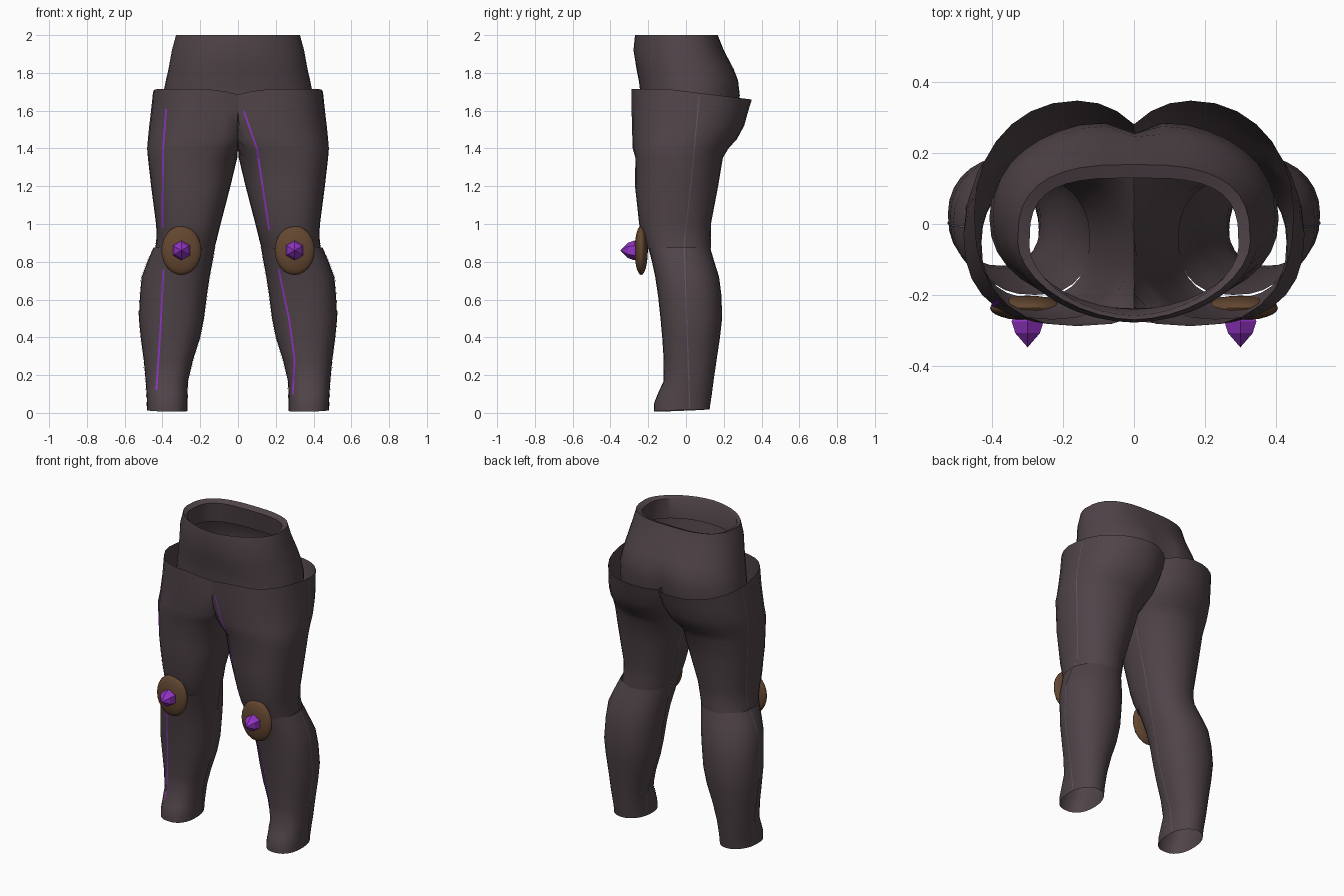
import bpy, bmesh, math
from mathutils import Vector
from mathutils.bvhtree import BVHTree

if "Cube" in bpy.data.objects:
    bpy.data.objects.remove(bpy.data.objects["Cube"])


def material(name, rgb):
    m = bpy.data.materials.new(name)
    m.diffuse_color = (*rgb, 1)
    m.use_nodes = True
    m.node_tree.nodes["Principled BSDF"].inputs["Base Color"].default_value = m.diffuse_color
    return m


FABRIC = material("dark mauve fabric", (0.080, 0.058, 0.067))
SEAM = material("grey seam", (0.11, 0.095, 0.12))
LEATHER = material("brown leather", (0.125, 0.062, 0.030))
CRYSTAL = material("violet crystal", (0.29, 0.035, 0.56))


def make(name, bm, mat, smooth=None):
    me = bpy.data.meshes.new(name)
    bm.to_mesh(me)
    ob = bpy.data.objects.new(name, me)
    bpy.context.collection.objects.link(ob)
    me.materials.append(mat)
    if smooth:
        bpy.ops.object.select_all(action='DESELECT')
        ob.select_set(True)
        bpy.context.view_layer.objects.active = ob
        bpy.ops.object.shade_smooth_by_angle(angle=math.radians(smooth))
    return ob


def power(v, p):
    return math.copysign(abs(v) ** (2 / p), v)


def loft(rings, flip=False):
    """Skin a list of closed rings, listed from top to bottom."""
    bm = bmesh.new()
    vs = [[bm.verts.new(p) for p in ring] for ring in rings]
    n = len(rings[0])
    for a, b in zip(vs, vs[1:]):
        for j in range(n):
            k = (j + 1) % n
            q = [a[j], b[j], b[k], a[k]]
            bm.faces.new(q[::-1] if flip else q)
    return bm


def leg_ring(row, sx, n=28):
    """Ring from (z, inner x, outer x, front y, back y, centre x)."""
    z, xi, xo, yf, yb, cx = row
    yc = (yf + yb) / 2
    pts = []
    for j in range(n):
        c, s = math.cos(2 * math.pi * j / n), math.sin(2 * math.pi * j / n)
        p = 2.4 if s < 0 else 2.1
        inner = xi * 2 if (xi < 0 and s < 0) else xi
        x = cx + (xo - cx if c > 0 else cx - inner) * power(c, p)
        y = yc + (yb - yc if s > 0 else yc - yf) * power(s, p)
        x, zz = max(x, 0), z
        if z > 1.7:      # sloping upper hem
            zz -= 0.055 * max(0, (y + 0.1) / 0.44) + 0.03 * max(0, 1 - x / 0.2) ** 2
        if z < 0.02:     # slightly tilted ankle hem
            zz += 0.012 * (y + 0.17) / 0.3 + 0.02 * (x - 0.27)
        pts.append((sx * x, y, zz))
    return pts


THIGH = [(1.715, -0.09, 0.450, -0.288, 0.348, 0.16),
         (1.60, -0.09, 0.460, -0.288, 0.330, 0.16),
         (1.52, -0.08, 0.470, -0.286, 0.308, 0.17),
         (1.45, -0.05, 0.477, -0.284, 0.270, 0.18),
         (1.40, -0.02, 0.481, -0.282, 0.225, 0.20),
         (1.35, 0.004, 0.477, -0.268, 0.195, 0.23),
         (1.20, 0.040, 0.460, -0.270, 0.170, 0.25),
         (1.00, 0.092, 0.434, -0.248, 0.132, 0.27),
         (0.93, 0.110, 0.430, -0.232, 0.131, 0.27),
         (0.87, 0.125, 0.438, -0.208, 0.132, 0.28)]
CALF = [(0.875, 0.122, 0.448, -0.200, 0.128, 0.28),
        (0.80, 0.135, 0.480, -0.180, 0.150, 0.30),
        (0.72, 0.150, 0.510, -0.163, 0.175, 0.32),
        (0.62, 0.165, 0.519, -0.148, 0.188, 0.34),
        (0.50, 0.180, 0.525, -0.135, 0.191, 0.35),
        (0.40, 0.200, 0.515, -0.126, 0.180, 0.36),
        (0.28, 0.238, 0.499, -0.118, 0.162, 0.37),
        (0.17, 0.264, 0.489, -0.118, 0.146, 0.375),
        (0.10, 0.268, 0.484, -0.150, 0.137, 0.375),
        (0.055, 0.268, 0.482, -0.168, 0.130, 0.375),
        (0.005, 0.268, 0.482, -0.170, 0.125, 0.375)]

# trouser legs, each a thigh and a calf shell
trees = []
for side, sx in (("right", 1), ("left", -1)):
    for part, rows in (("thigh", THIGH), ("calf", CALF)):
        bm = loft([leg_ring(r, sx) for r in rows], sx < 0)
        # open the shell where both thighs meet on the centre plane
        bmesh.ops.delete(bm, context='FACES', geom=[
            f for f in bm.faces if all(abs(v.co.x) < 1e-4 for v in f.verts)])
        trees.append(BVHTree.FromBMesh(bm))
        make(f"{side}_{part}", bm, FABRIC, 40)


# waistband: (z, half width, front y, back y, front power, back power, cleft depth)
WAIST = [(1.86, 0.310, -0.240, 0.150, 1.9, 2.8, 0),
         (1.985, 0.295, -0.258, 0.130, 1.8, 3.2, 0),
         (2.00, 0.328, -0.270, 0.168, 1.8, 2.8, 0),
         (1.92, 0.350, -0.278, 0.200, 1.9, 2.5, 0),
         (1.82, 0.368, -0.262, 0.258, 2.1, 2.3, 0.012),
         (1.76, 0.382, -0.250, 0.285, 2.2, 2.2, 0.03),
         (1.68, 0.398, -0.240, 0.295, 2.2, 2.2, 0.04),
         (1.55, 0.408, -0.238, 0.270, 2.2, 2.2, 0.04)]


def waist_ring(row, n=36):
    z, w, yf, yb, pf, pb, cleft = row
    yc = (yf + yb) / 2
    pts = []
    for j in range(n):
        c, s = math.cos(2 * math.pi * j / n), math.sin(2 * math.pi * j / n)
        p = pf if s < 0 else pb
        x, y = w * power(c, p), yc + (yb - yf) / 2 * power(s, p)
        if s > 0:
            y -= cleft * math.exp(-(x / 0.06) ** 2)
        pts.append((x, y, z))
    return pts


make("waistband", loft([waist_ring(r) for r in WAIST]), FABRIC, 45)


def strip(name, path, start, axis, mat, half=0.005):
    """Thin ribbon laid on the legs; path is (across, z), cast along axis."""
    bm = bmesh.new()
    prev = None
    d = Vector(axis)
    for (a0, z0), (a1, z1) in zip(path, path[1:]):
        for i in range(9):
            t = i / 8
            a, z = a0 + (a1 - a0) * t, z0 + (z1 - z0) * t
            pair = []
            for off in (-half, half):
                o = Vector((start, a + off, z)) if axis[0] else Vector((a + off, start, z))
                hits = [h for h in (tr.ray_cast(o, d) for tr in trees) if h[0]]
                if hits:
                    pair.append(min(hits, key=lambda h: h[3])[0] - d * 0.004)
            if len(pair) < 2:
                prev = None
                continue
            cur = [bm.verts.new(p) for p in pair]
            if prev:
                bm.faces.new((prev[0], prev[1], cur[1], cur[0]))
            prev = cur
    make(name, bm, mat)


# violet piping down the front of the legs
PIPING = {"left_thigh_piping": [(-0.38, 1.61), (-0.397, 1.4), (-0.40, 0.98)],
          "left_calf_piping": [(-0.395, 0.76), (-0.41, 0.45), (-0.432, 0.12)],
          "right_thigh_piping": [(0.03, 1.60), (0.10, 1.40), (0.165, 0.97)],
          "right_calf_piping": [(0.215, 0.76), (0.27, 0.50), (0.30, 0.28), (0.29, 0.10)]}
for name, path in PIPING.items():
    strip(name, path, -1, (0, 1, 0), CRYSTAL)

for side, sx in (("right", 1), ("left", -1)):
    # side seams
    strip(f"{side}_outer_seam", [(0.07, 1.68), (0.03, 1.25), (-0.01, 0.89), (0.0, 0.6), (0.02, 0.03)],
          sx, (-sx, 0, 0), SEAM, 0.003)
    strip(f"{side}_inner_seam", [(0.0, 1.30), (-0.01, 0.89), (0.0, 0.6), (0.02, 0.03)],
          0, (sx, 0, 0), SEAM, 0.003)

    # oval knee pad
    bm = bmesh.new()
    bmesh.ops.create_uvsphere(bm, u_segments=24, v_segments=12, radius=1)
    for v in bm.verts:
        x, y, z = v.co
        v.co = (sx * 0.3 + 0.106 * x, -0.237 - 0.035 * z, 0.86 + 0.130 * y)
    bmesh.ops.recalc_face_normals(bm, faces=bm.faces)
    make(f"{side}_knee_pad", bm, LEATHER, 50)

    # six-sided pointed stud
    bm = bmesh.new()
    rings = [[bm.verts.new((sx * 0.3 + r * math.sin(k * math.pi / 3), y,
                            0.86 + r * math.cos(k * math.pi / 3))) for k in range(6)]
             for y, r in ((-0.255, 0.045), (-0.275, 0.052), (-0.308, 0.040))]
    tip = bm.verts.new((sx * 0.3, -0.348, 0.86))
    for k in range(6):
        m = (k + 1) % 6
        for a, b in zip(rings, rings[1:]):
            bm.faces.new((a[k], a[m], b[m], b[k]))
        bm.faces.new((rings[2][k], rings[2][m], tip))
    bm.faces.new(rings[0])
    bmesh.ops.recalc_face_normals(bm, faces=bm.faces)
    make(f"{side}_knee_stud", bm, CRYSTAL)
